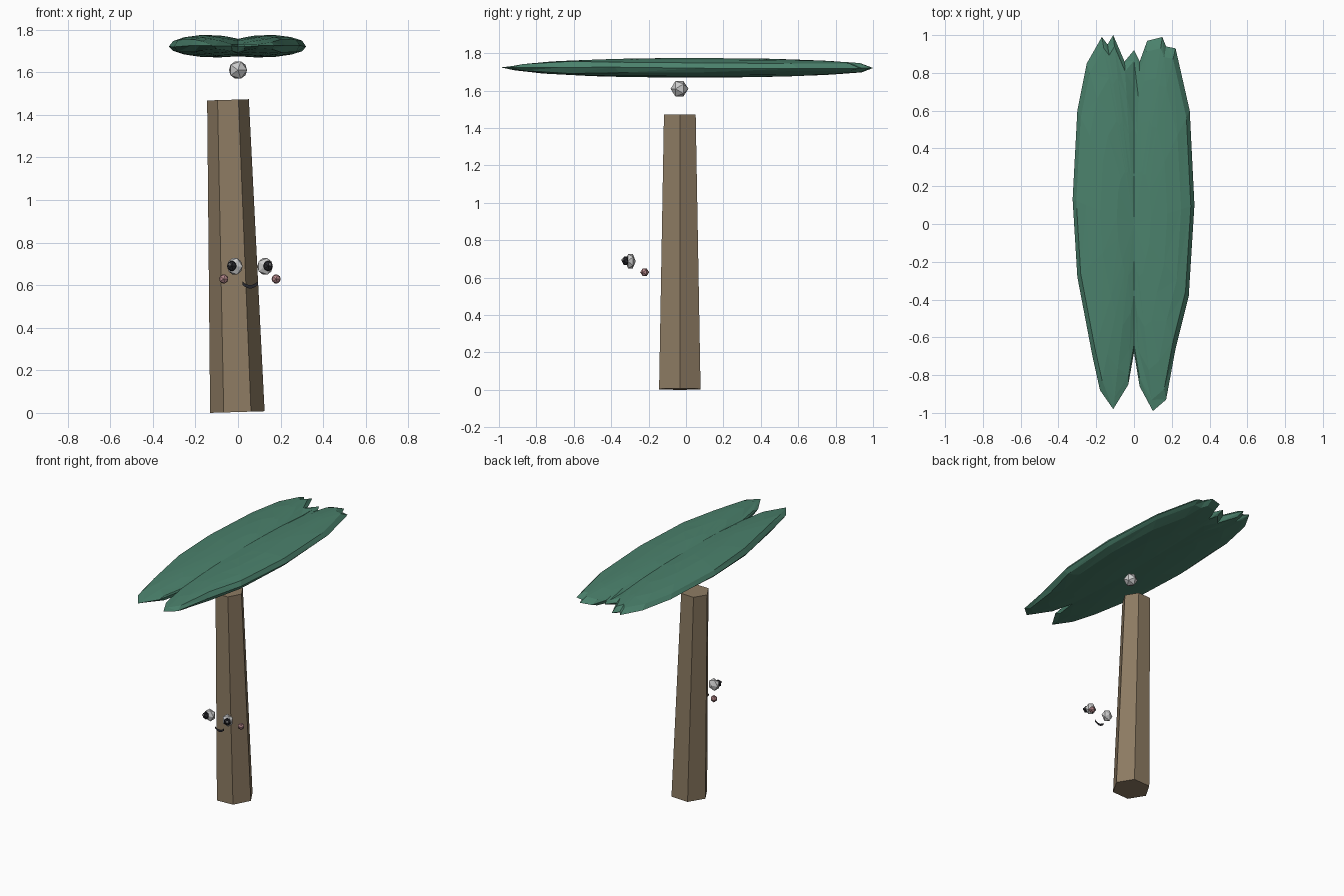
import bpy, bmesh, math, random
from mathutils import Matrix, Vector

if "Cube" in bpy.data.objects:
    bpy.data.objects.remove(bpy.data.objects["Cube"])

random.seed(4)


def mat(name, rgb):
    m = bpy.data.materials.new(name)
    m.diffuse_color = (*rgb, 1)
    m.use_nodes = True
    m.node_tree.nodes["Principled BSDF"].inputs["Base Color"].default_value = m.diffuse_color
    return m


bark = mat("bark", (0.27, 0.20, 0.125))
leaf = mat("leaf", (0.07, 0.22, 0.15))
dark = mat("dark", (0.02, 0.02, 0.025))
pink = mat("pink", (0.45, 0.24, 0.25))


def finish(bm, name, material=None):
    me = bpy.data.meshes.new(name)
    bm.to_mesh(me)
    bm.free()
    ob = bpy.data.objects.new(name, me)
    bpy.context.collection.objects.link(ob)
    if material:
        me.materials.append(material)
    return ob


def gem(name, loc, size, material=None):
    bm = bmesh.new()
    m = (Matrix.Translation(loc) @ Matrix.Diagonal((*size, 1))
         @ Matrix.Rotation(math.pi / 2, 4, 'X'))
    bmesh.ops.create_icosphere(bm, subdivisions=1, radius=1, matrix=m)
    return finish(bm, name, material)


# Trunk: leaning, tapered hexagonal prism
a, b = Vector((-0.003, -0.033, 0.004)), Vector((-0.047, -0.033, 1.47))
bm = bmesh.new()
bmesh.ops.create_cone(
    bm, cap_ends=True, segments=6, radius1=0.128, radius2=0.098, depth=(b - a).length,
    matrix=Matrix.Translation((a + b) / 2)
    @ Matrix.Rotation(math.atan2(b.x - a.x, b.z - a.z), 4, 'Y')
    @ Matrix.Rotation(math.pi / 2, 4, 'Z'))
finish(bm, "trunk", bark)

# Small knob between trunk and foliage
gem("knob", (0, -0.035, 1.61), (0.048, 0.048, 0.048))

# Foliage: flat twin-lobed lens built from its ragged outline
outline = [(-0.325, 0.13), (-0.3, 0.6), (-0.25, 0.85), (-0.17, 0.99), (-0.14, 0.95),
           (-0.11, 1.0), (-0.05, 0.86), (0, 0.92), (0.03, 0.86), (0.07, 0.97),
           (0.15, 0.99), (0.17, 0.94), (0.22, 0.93), (0.295, 0.6), (0.32, 0.1),
           (0.29, -0.38), (0.22, -0.66), (0.17, -0.93), (0.10, -0.99), (0.03, -0.86),
           (0, -0.68), (-0.03, -0.85), (-0.11, -0.98), (-0.18, -0.88), (-0.22, -0.7),
           (-0.3, -0.28)]
n = len(outline)


def height(x, y, side):
    c = 0.14 if side > 0 else 0.10
    q = ((abs(x) - c) / (0.325 - c)) ** 2 + (y - 0.05) ** 2
    return 1.722 + side * 0.053 * math.sqrt(max(0.03, 1 - q))


bm = bmesh.new()
rim = [bm.verts.new((x, y, 1.722 + random.uniform(-0.004, 0.004))) for x, y in outline]
for side in (1, -1):
    prev = rim
    for s in (0.94, 0.78, 0.55, 0.28):
        ring = []
        for x, y in outline:
            px, py = x * s, y * s
            ring.append(bm.verts.new((px, py, height(px, py, side))))
        for i in range(n):
            j = (i + 1) % n
            bm.faces.new((prev[i], prev[j], ring[j]))
            bm.faces.new((prev[i], ring[j], ring[i]))
        prev = ring
    mid = bm.verts.new((0, 0, height(0, 0, side)))
    for i in range(n):
        bm.faces.new((prev[i], prev[(i + 1) % n], mid))
bmesh.ops.recalc_face_normals(bm, faces=bm.faces)
finish(bm, "foliage", leaf)

# Face: eyes, pupils, glints and cheeks mirrored about x = 0.056
for side, tag in ((-1, "left"), (1, "right")):
    def at(d, y, z):
        return (0.056 + side * d, y, z)
    gem(f"eye_{tag}", at(0.071, -0.297, 0.688), (0.041, 0.028, 0.045))
    gem(f"pupil_{tag}", at(0.085, -0.322, 0.69), (0.025, 0.022, 0.027), dark)
    gem(f"glint_{tag}", at(0.095, -0.338, 0.697), (0.008, 0.008, 0.008))
    gem(f"cheek_{tag}", at(0.123, -0.221, 0.629), (0.024, 0.024, 0.024), pink)

# Mouth: flat smiling strip
bm = bmesh.new()
pairs = []
for i in range(7):
    t = -1 + i / 3
    z = 0.584 + 0.018 * t * t
    pairs.append([bm.verts.new((0.057 + 0.037 * t, -0.292, z + d)) for d in (0, 0.016)])
for p, q in zip(pairs, pairs[1:]):
    bm.faces.new((p[0], q[0], q[1], p[1]))
finish(bm, "mouth", dark)
